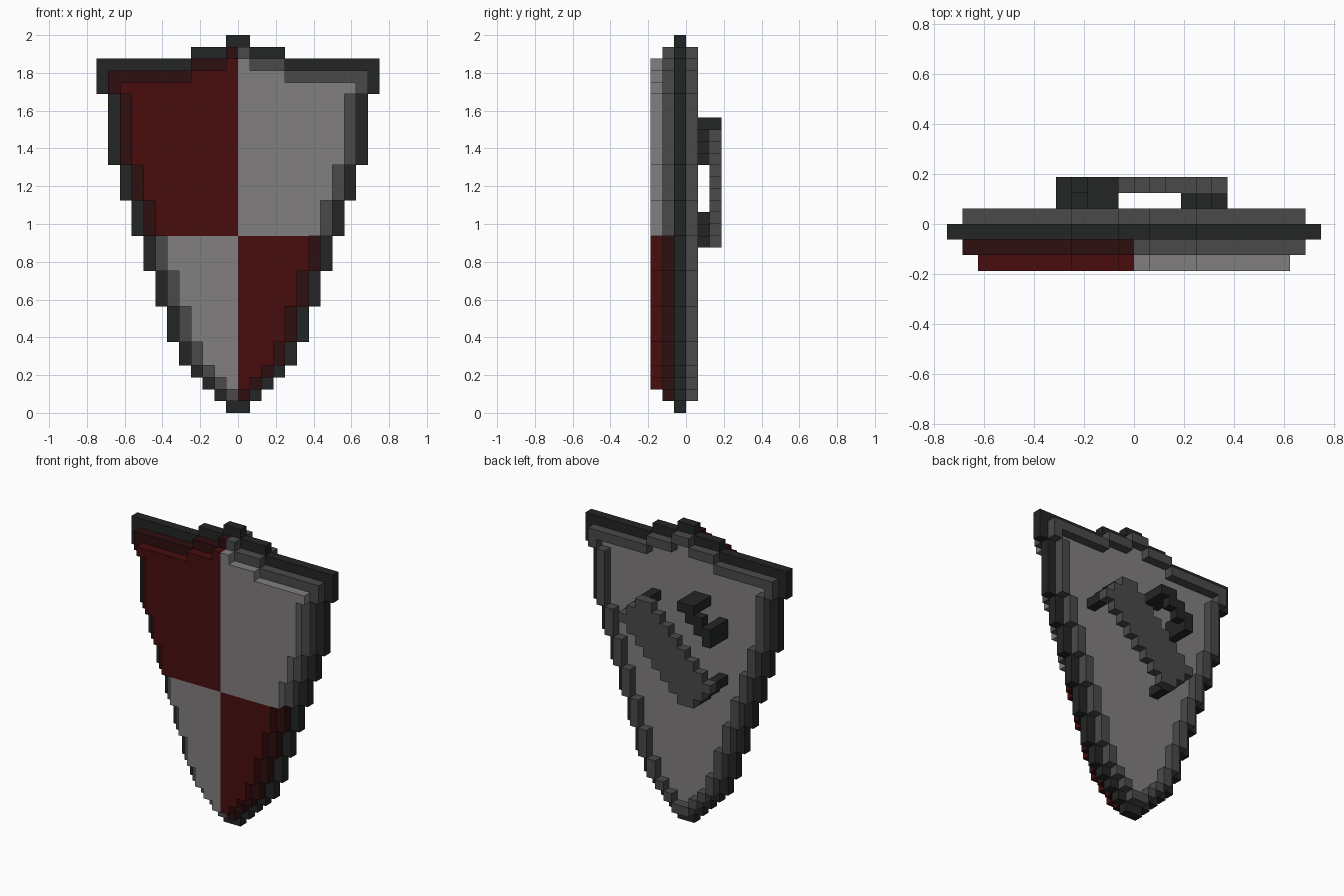
import bpy
import bmesh
import math

cube = bpy.data.objects.get("Cube")
if cube:
    bpy.data.objects.remove(cube, do_unlink=True)

V = 1 / 16          # block size
SPLIT = 15          # block row where the quarters meet


def material(name, rgb):
    linear = [((c / 255 + 0.055) / 1.055) ** 2.4 for c in rgb] + [1]
    m = bpy.data.materials.new(name)
    m.use_nodes = True
    m.diffuse_color = linear
    m.node_tree.nodes["Principled BSDF"].inputs["Base Color"].default_value = linear
    return m


black = material("black iron", (35, 37, 37))
grey = material("dark grey", (74, 74, 74))
silver = material("light grey", (130, 126, 128))
red = material("red", (72, 13, 13))
dark_red = material("dark red", (45, 14, 16))


def block_part(name, cells, first, last, mats, rule=lambda c, r: 0):
    """Skin a set of (column, row) blocks through depth layers first..last."""
    bm = bmesh.new()
    y0, y1 = (first - 3) * V, (last - 2) * V

    def quad(points, index):
        face = bm.faces.new([bm.verts.new(p) for p in points])
        face.material_index = index

    for c, r in sorted(cells):
        x0, x1, z0, z1 = c * V, (c + 1) * V, r * V, (r + 1) * V
        i = rule(c, r)
        corners = [(x0, z0), (x1, z0), (x1, z1), (x0, z1)]
        quad([(x, y0, z) for x, z in corners], i)
        quad([(x, y1, z) for x, z in reversed(corners)], i)
        # Side walls only where there is no neighbour
        for k, (dc, dr) in enumerate([(0, -1), (1, 0), (0, 1), (-1, 0)]):
            if (c + dc, r + dr) not in cells:
                (ax, az), (bx, bz) = corners[k], corners[(k + 1) % 4]
                quad([(bx, y0, bz), (ax, y0, az), (ax, y1, az), (bx, y1, bz)], i)
    bmesh.ops.remove_doubles(bm, verts=bm.verts, dist=V / 100)
    mesh = bpy.data.meshes.new(name)
    bm.to_mesh(mesh)
    bm.free()
    for m in mats:
        mesh.materials.append(m)
    bpy.context.collection.objects.link(bpy.data.objects.new(name, mesh))


def inset(cells):
    """Shrink a silhouette by one block on every side."""
    return {(c, r) for c, r in cells
            if {(c + 1, r), (c - 1, r), (c, r + 1), (c, r - 1)} <= cells}


def quartered(c, r):
    return int((c < 0) == (r >= SPLIT))


# Shield silhouette: (half width, number of rows) from the tip upwards
steps = [(1, 1), (2, 1), (3, 1), (4, 1), (5, 2), (6, 3), (7, 3), (8, 3),
         (9, 3), (10, 3), (11, 6), (12, 3), (4, 1), (1, 1)]
halves = [half for half, count in steps for _ in range(count)]
outer = {(c, r) for r, half in enumerate(halves) for c in range(-half, half)}
middle = inset(outer)
inner = inset(middle)

# Shield body
block_part("front_panel", inner, 0, 1, [silver, red], quartered)
block_part("front_border", middle - inner, 1, 1, [grey, dark_red], quartered)
block_part("outer_frame", outer - inner, 2, 2, [black])
block_part("back_panel", inner, 2, 2, [silver])
block_part("back_rim", middle - inner, 3, 3, [grey])

# Diagonal arm strap with a row of mounts at each end
strap = {(c, r) for c in range(-5, 6) for r in range(14, 24)
         if -21 <= c - r <= -16 and 11 <= c + r <= 26}
block_part("arm_strap", strap, 5, 5, [grey])
for name, end in (("lower_strap_mount", 11), ("upper_strap_mount", 26)):
    block_part(name, {(c, r) for c, r in strap if c + r == end}, 3, 4, [black])

# Hand grip parallel to the strap
grip = {(c, r) for c in range(-5, -1) for r in range(21, 25) if c - r in (-26, -27)}
block_part("hand_grip", grip, 5, 5, [black])
block_part("upper_grip_mount", {(c, r) for c, r in grip if r == 24}, 3, 4, [black])
block_part("lower_grip_mount", {(c, r) for c, r in grip if c == -5}, 3, 4, [black])
